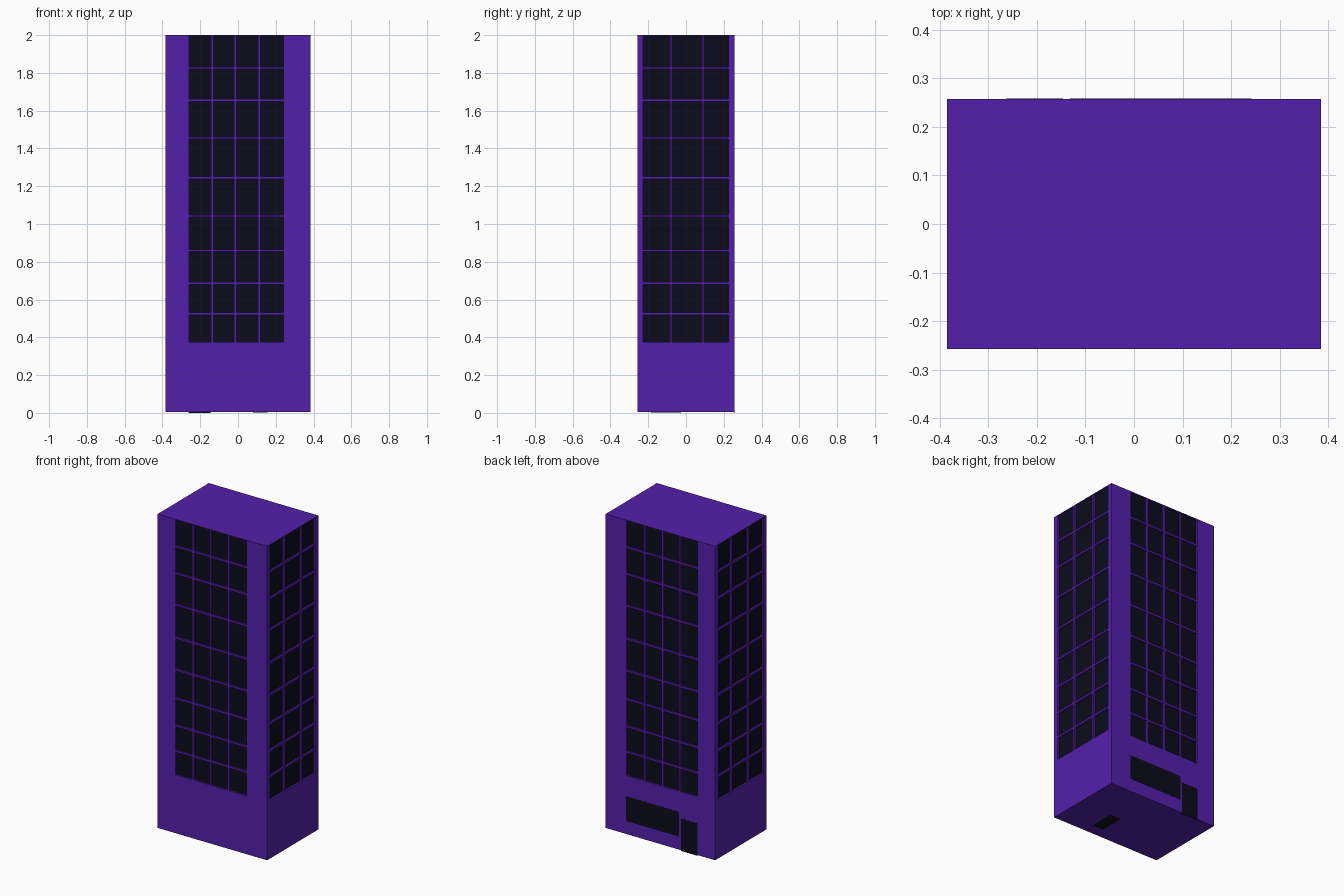
import bpy, bmesh

if "Cube" in bpy.data.objects:
    bpy.data.objects.remove(bpy.data.objects["Cube"])

W, D, Z0, Z1 = 0.385, 0.257, 0.004, 2.0   # half width, half depth, base, roof
RECESS, GAP = 0.011, 0.006                # pane depth, half divider width


def material(name, color):
    m = bpy.data.materials.new(name)
    m.diffuse_color = (*color, 1)
    m.use_nodes = True
    m.node_tree.nodes["Principled BSDF"].inputs["Base Color"].default_value = m.diffuse_color
    return m


purple = material("purple wall", (0.088, 0.0145, 0.41))
dark = material("dark glass", (0.0037, 0.0037, 0.0115))


def spans(edges):
    """Window intervals between divider centre lines (outer ends stay exact)."""
    last = len(edges) - 2
    return [(a + (GAP if i else 0), b - (GAP if i < last else 0))
            for i, (a, b) in enumerate(zip(edges, edges[1:]))]


def wall(bm, half, columns, rows, place):
    """Wall of quads; each window cell is pushed back with reveals around it."""
    us = [-half] + [v for s in columns for v in s] + [half]
    zs = [Z0] + [v for s in rows for v in s] + [Z1]
    for i, (a, b) in enumerate(zip(us, us[1:])):
        for j, (c, d) in enumerate(zip(zs, zs[1:])):
            outer = [(a, c), (b, c), (b, d), (a, d)]
            front = [bm.verts.new(place(u, z, 0)) for u, z in outer]
            if i % 2 and j % 2:
                back = [bm.verts.new(place(u, z, RECESS)) for u, z in outer]
                bm.faces.new(back).material_index = 1
                for k in range(4):
                    n = (k + 1) % 4
                    bm.faces.new((front[k], front[n], back[n], back[k]))
            else:
                bm.faces.new(front)


rows = spans([0.375, 0.525, 0.687, 0.86, 1.042, 1.245, 1.455, 1.655, 1.826, 1.996])
cols_x = spans([-0.26, -0.137, -0.015, 0.113, 0.24])
cols_y = spans([-0.228, -0.08, 0.09, 0.225])
flip = lambda cols: [(-b, -a) for a, b in reversed(cols)]

# tower body: four walls with window grids, roof and underside
bm = bmesh.new()
wall(bm, W, cols_x, rows, lambda u, z, r: (u, -D + r, z))
wall(bm, W, flip(cols_x), rows, lambda u, z, r: (-u, D - r, z))
wall(bm, D, cols_y, rows, lambda u, z, r: (W - r, u, z))
wall(bm, D, flip(cols_y), rows, lambda u, z, r: (-W + r, -u, z))
rect = [(-W, -D), (W, -D), (W, D), (-W, D)]
bm.faces.new([bm.verts.new((x, y, Z1)) for x, y in rect])
bm.faces.new([bm.verts.new((x, y, Z0)) for x, y in reversed(rect)])
bmesh.ops.remove_doubles(bm, verts=bm.verts, dist=0.0001)
me = bpy.data.meshes.new("tower_body")
bm.to_mesh(me)
bm.free()
me.materials.append(purple)
me.materials.append(dark)
bpy.context.collection.objects.link(bpy.data.objects.new("tower_body", me))


def plate(name, lo, hi):
    """Thin dark plate between two corners."""
    bpy.ops.mesh.primitive_cube_add(size=1, location=[(a + b) / 2 for a, b in zip(lo, hi)])
    ob = bpy.context.object
    ob.name = name
    ob.scale = [b - a for a, b in zip(lo, hi)]
    ob.data.materials.append(dark)


# ground floor shop window, door and underside hatch
plate("shop_window", (-0.132, D - 0.004, 0.087), (0.242, D + 0.001, 0.243))
plate("entrance_door", (-0.262, D - 0.004, 0.0), (-0.146, D + 0.001, 0.205))
plate("underside_hatch", (0.08, -0.185, 0.003), (0.155, -0.027, 0.007))
